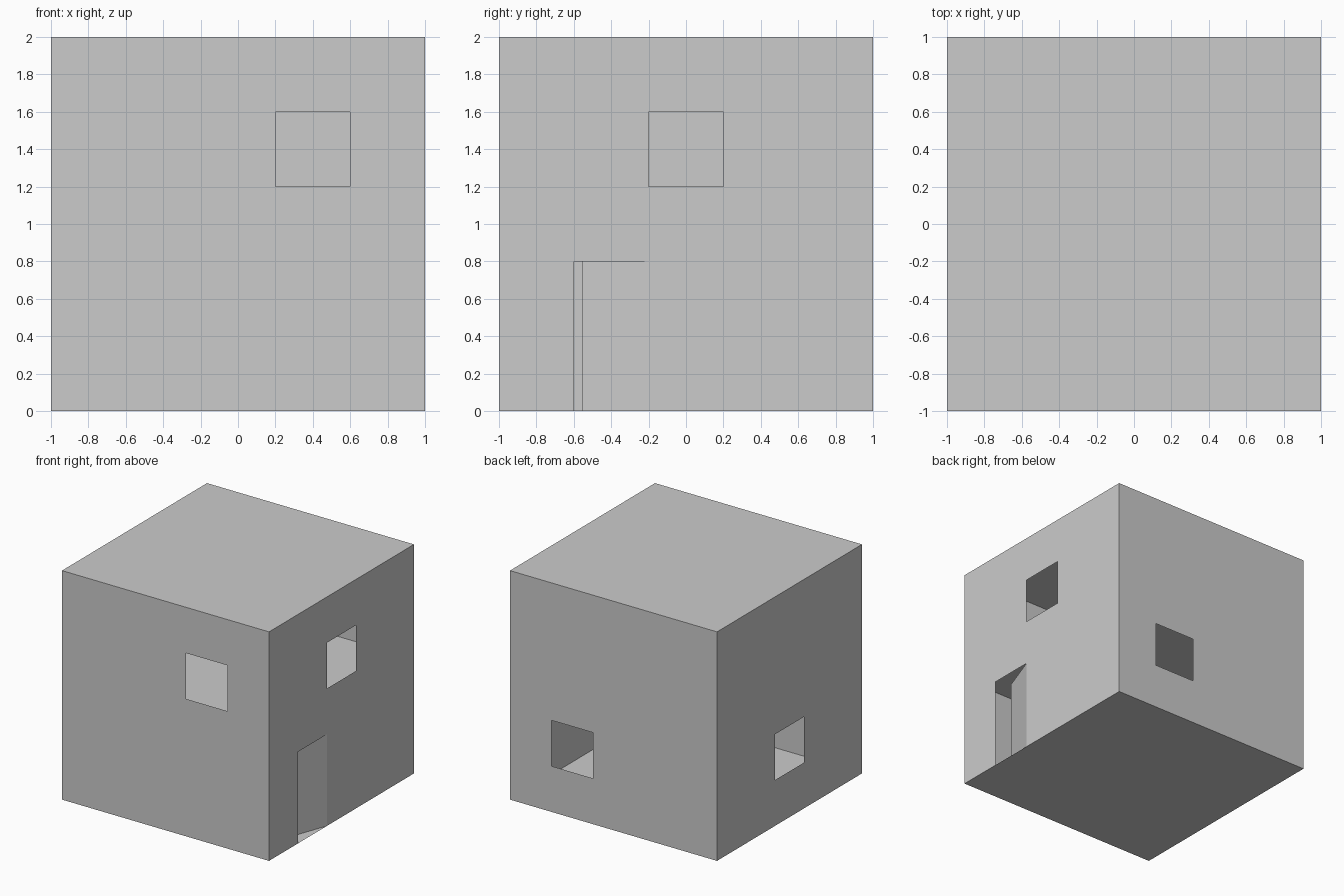
import bpy, bmesh, math
from mathutils import Vector

if "Cube" in bpy.data.objects:
    bpy.data.objects.remove(bpy.data.objects["Cube"])


def panel(name, origin, u, v, us, vs, holes=()):
    """Thin sheet split along us/vs cuts, leaving out the cells inside holes."""
    o, u, v = Vector(origin), Vector(u), Vector(v)
    bm = bmesh.new()
    for a, b in zip(us, us[1:]):
        for c, d in zip(vs, vs[1:]):
            mu, mv = (a + b) / 2, (c + d) / 2
            if any(h[0] < mu < h[1] and h[2] < mv < h[3] for h in holes):
                continue
            bm.faces.new([bm.verts.new(o + u * p + v * q)
                          for p, q in ((a, c), (b, c), (b, d), (a, d))])
    bmesh.ops.remove_doubles(bm, verts=bm.verts, dist=1e-5)
    bmesh.ops.dissolve_limit(bm, angle_limit=0.01, verts=bm.verts, edges=bm.edges)
    bmesh.ops.triangulate(bm, faces=[f for f in bm.faces if len(f.verts) > 4])
    mesh = bpy.data.meshes.new(name)
    bm.to_mesh(mesh)
    bm.free()
    ob = bpy.data.objects.new(name, mesh)
    bpy.context.collection.objects.link(ob)
    return ob


def wall(name, origin, u, holes):
    us = sorted({-1, 1, *(h[0] for h in holes), *(h[1] for h in holes)})
    vs = sorted({0, 2, *(h[2] for h in holes), *(h[3] for h in holes)})
    return panel(name, origin, u, (0, 0, 1), us, vs, holes)


# Outer walls with window and door openings (u0, u1, z0, z1)
wall("front_wall", (0, -1, 0), (1, 0, 0), [(0.2, 0.6, 1.2, 1.6)])
wall("right_wall", (1, 0, 0), (0, 1, 0),
     [(-0.2, 0.2, 1.2, 1.6), (-0.6, -0.2, 0, 0.8)])
wall("back_wall", (0, 1, 0), (-1, 0, 0), [(-0.6, -0.2, 0.4, 0.8)])
wall("left_wall", (-1, 0, 0), (0, -1, 0), [(-0.2, 0.2, 0.4, 0.8)])

# Ground floor, upper floor and flat roof
for name, z in (("ground_floor", 0), ("upper_floor", 1), ("roof", 2)):
    panel(name, (0, 0, z), (1, 0, 0), (0, 1, 0), [-1, 1], [-1, 1])

# Door leaf, ajar inward, hinged on the far jamb
swing = math.radians(20)
panel("door", (1, -0.2, 0), (math.sin(swing), math.cos(swing), 0), (0, 0, 1),
      [-0.38, 0], [0, 0.8])
